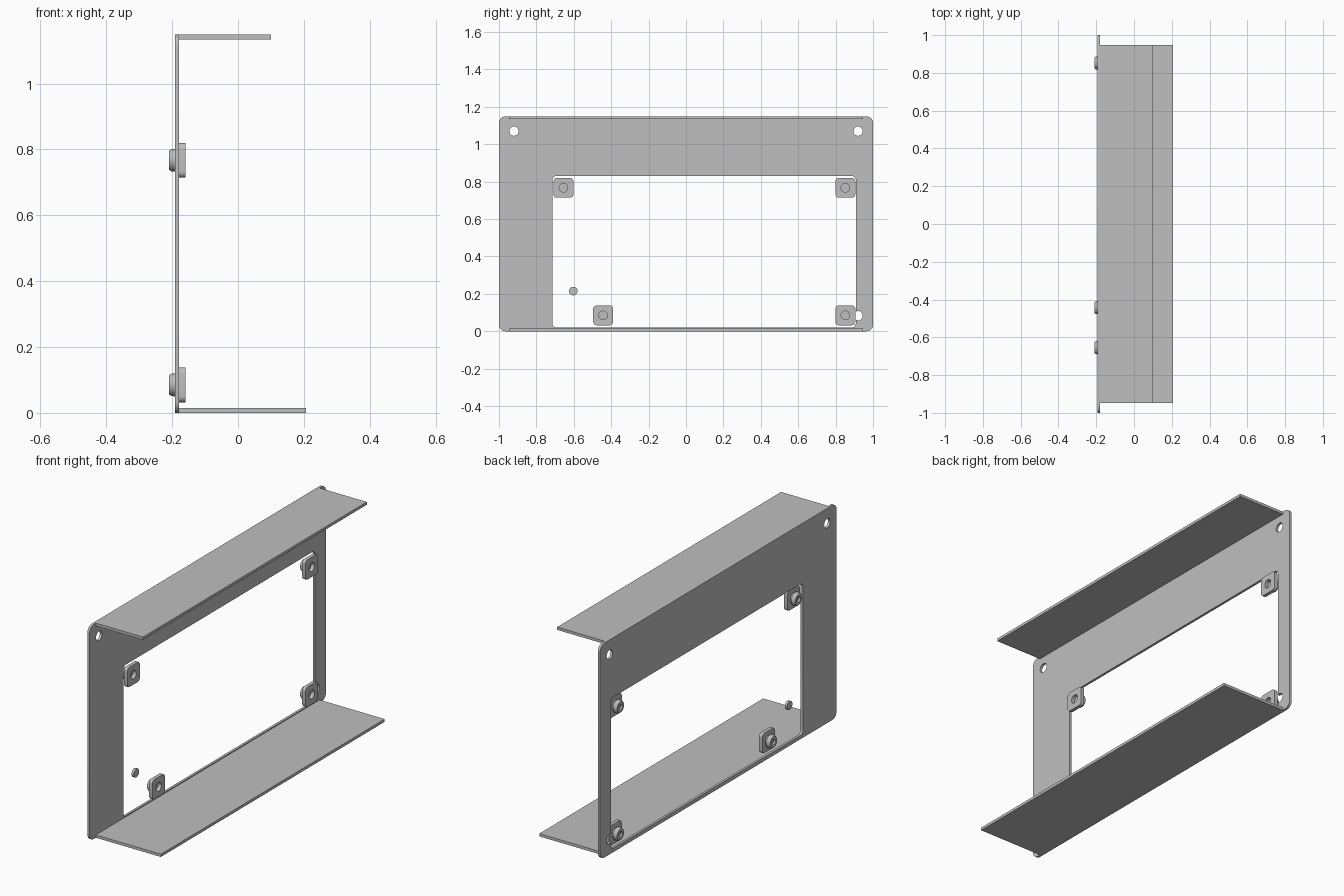
import bpy, bmesh
from math import pi, sin, cos

cube = bpy.data.objects.get("Cube")
if cube:
    bpy.data.objects.remove(cube, do_unlink=True)

steel = bpy.data.materials.new("light_grey_metal")
steel.use_nodes = True
GREY = (0.52, 0.52, 0.52, 1)
steel.diffuse_color = GREY
steel.node_tree.nodes["Principled BSDF"].inputs["Base Color"].default_value = GREY

BACK, FACE = -0.192, -0.179      # sheet thickness along x
HEIGHT, SHEET = 1.149, 0.015


def finish(name, bm):
    bmesh.ops.recalc_face_normals(bm, faces=bm.faces)
    mesh = bpy.data.meshes.new(name)
    bm.to_mesh(mesh)
    bm.free()
    mesh.materials.append(steel)
    obj = bpy.data.objects.new(name, mesh)
    bpy.context.collection.objects.link(obj)
    return obj


def slab(name, x0, x1, y0, y1, z0, z1, r, steps=6):
    """Rounded rectangle in the yz plane, extruded along x."""
    bm = bmesh.new()
    corners = [(y1 - r, z1 - r), (y0 + r, z1 - r), (y0 + r, z0 + r), (y1 - r, z0 + r)]
    verts = []
    for i, (cy, cz) in enumerate(corners):
        for k in range(steps + 1):
            a = (i + k / steps) * pi / 2
            verts.append(bm.verts.new((x0, cy + r * cos(a), cz + r * sin(a))))
    face = bm.faces.new(verts)
    ext = bmesh.ops.extrude_face_region(bm, geom=[face])["geom"]
    moved = [v for v in ext if isinstance(v, bmesh.types.BMVert)]
    bmesh.ops.translate(bm, verts=moved, vec=(x1 - x0, 0, 0))
    bmesh.ops.remove_doubles(bm, verts=bm.verts, dist=1e-5)
    return finish(name, bm)


def disc(name, x0, x1, y, z, r):
    return slab(name, x0, x1, y - r, y + r, z - r, z + r, r)


def box(name, x0, x1, y0, y1, z0, z1):
    bm = bmesh.new()
    bmesh.ops.create_cube(bm, size=1)
    for v in bm.verts:
        v.co = (x1 if v.co.x > 0 else x0, y1 if v.co.y > 0 else y0, z1 if v.co.z > 0 else z0)
    return finish(name, bm)


def lathe(name, profile, y, z, sides=32):
    """Spin (x, radius) points round an axis parallel to x."""
    bm = bmesh.new()
    pts = [bm.verts.new((x, y + r, z)) for x, r in profile]
    edges = [bm.edges.new(pair) for pair in zip(pts, pts[1:])]
    bmesh.ops.spin(bm, geom=pts + edges, cent=(0, y, z), axis=(1, 0, 0),
                   angle=2 * pi, steps=sides)
    bmesh.ops.remove_doubles(bm, verts=bm.verts, dist=1e-5)
    return finish(name, bm)


def cut(target, cutter):
    mod = target.modifiers.new("cut", 'BOOLEAN')
    mod.operation, mod.solver, mod.object = 'DIFFERENCE', 'EXACT', cutter
    bpy.context.view_layer.objects.active = target
    bpy.ops.object.modifier_apply(modifier=mod.name)
    bpy.data.objects.remove(cutter, do_unlink=True)


def smooth(obj):
    bpy.ops.object.select_all(action='DESELECT')
    obj.select_set(True)
    bpy.context.view_layer.objects.active = obj
    bpy.ops.object.shade_smooth_by_angle(angle=0.5)


# Upright sheet with its window and mounting holes
plate = slab("back_plate", BACK, FACE, -1, 1, 0, HEIGHT, 0.035)
cut(plate, slab("window_cutter", -0.3, 0, -0.715, 0.908, 0.02, 0.83, 0.022))
for y, z in [(-0.92, 1.07), (0.92, 1.07), (0.92, 0.083)]:
    cut(plate, disc("hole_cutter", -0.3, 0, y, z, 0.025))
smooth(plate)

# Folded flanges
box("top_flange", FACE - 0.006, 0.1, -0.947, 0.947, HEIGHT - SHEET, HEIGHT)
box("bottom_flange", FACE - 0.006, 0.206, -0.947, 0.947, 0, SHEET)

# Fixing pads, each with a round stud behind it
pads = [("upper_front", -0.655, 0.767), ("upper_back", 0.852, 0.767),
        ("lower_front", -0.443, 0.085), ("lower_back", 0.852, 0.085)]
for label, y, z in pads:
    h = 0.053
    pad = slab(label + "_pad", FACE, -0.16, y - h, y + h, z - h, z + h, 0.018)
    cut(pad, disc("pad_cutter", -0.3, 0, y, z, 0.023))
    smooth(pad)
    stud = lathe(label + "_stud", [
        (FACE, 0), (FACE, 0.028), (-0.189, 0.028), (-0.189, 0.035), (-0.202, 0.034),
        (-0.209, 0.029), (-0.209, 0.015), (-0.2, 0.013), (-0.2, 0)], y, z)
    smooth(stud)

# Small loose disc inside the window
smooth(disc("small_disc", BACK, FACE, -0.603, 0.215, 0.023))
